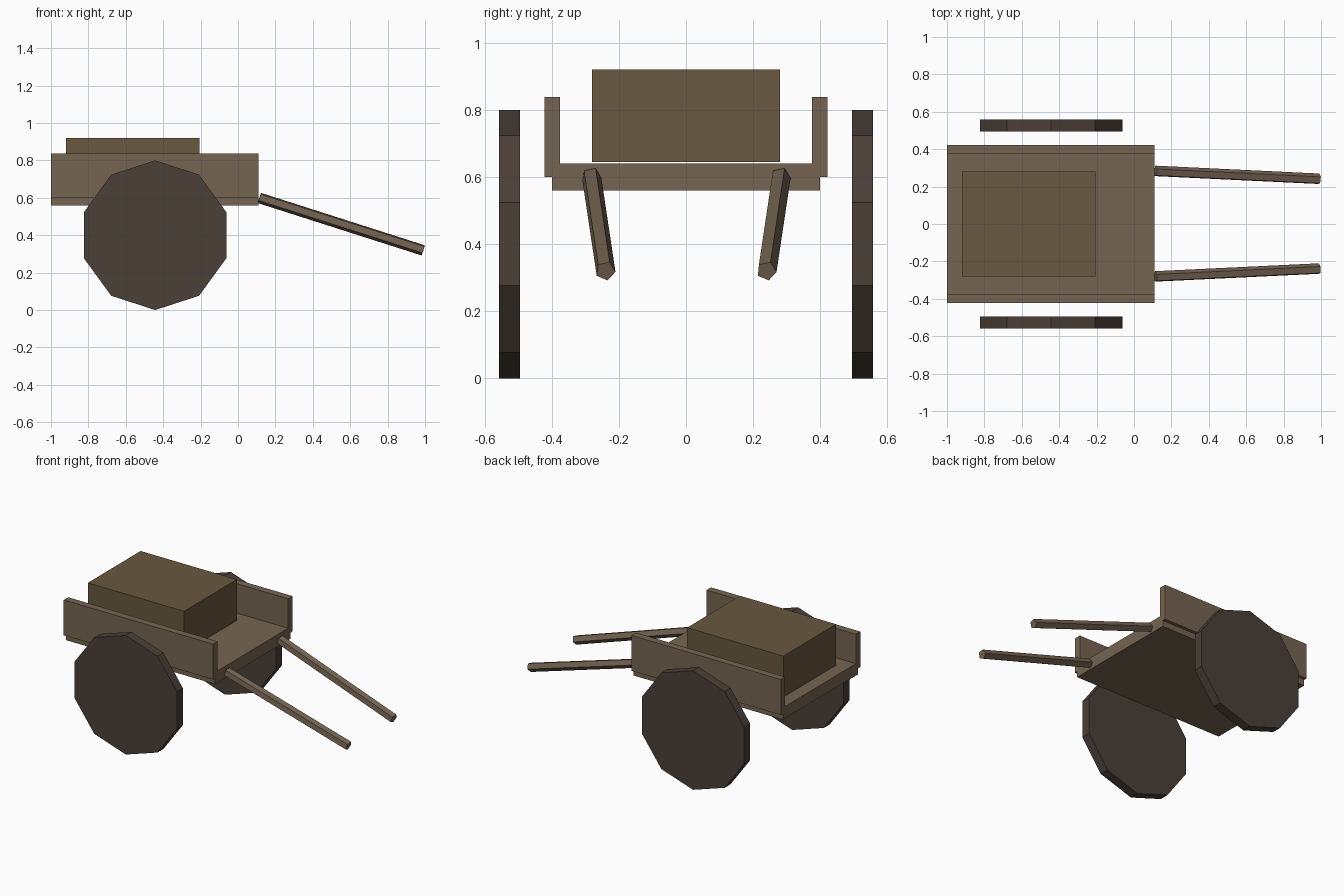
import bpy, bmesh
from math import radians
from mathutils import Matrix, Vector

if "Cube" in bpy.data.objects:
    bpy.data.objects.remove(bpy.data.objects["Cube"])


def material(name, rgb):
    m = bpy.data.materials.new(name)
    m.diffuse_color = (*rgb, 1)
    m.use_nodes = True
    m.node_tree.nodes["Principled BSDF"].inputs["Base Color"].default_value = m.diffuse_color
    return m


WOOD = material("wood", (0.18, 0.13, 0.085))
DARK = material("dark_wood", (0.07, 0.05, 0.038))
CRATE = material("crate_wood", (0.14, 0.098, 0.05))


def finish(name, bm, mat):
    bmesh.ops.recalc_face_normals(bm, faces=bm.faces)
    me = bpy.data.meshes.new(name)
    bm.to_mesh(me)
    bm.free()
    me.materials.append(mat)
    ob = bpy.data.objects.new(name, me)
    bpy.context.collection.objects.link(ob)
    return ob


def box(name, lo, hi, mat):
    lo, hi = Vector(lo), Vector(hi)
    bm = bmesh.new()
    bmesh.ops.create_cube(bm, size=1, matrix=Matrix.Translation((lo + hi) / 2)
                          @ Matrix.Diagonal((*(hi - lo), 1)))
    return finish(name, bm, mat)


def prism(name, start, end, radius, sides, mat, up=(0, 0, 1), twist=0):
    """Capped prism between two points, with a vertex along 'up' before twisting."""
    start, end = Vector(start), Vector(end)
    axis = (end - start).normalized()
    side = Vector(up).cross(axis).normalized()
    frame = Matrix((side, axis.cross(side), axis)).transposed().to_4x4()
    bm = bmesh.new()
    bmesh.ops.create_cone(bm, cap_ends=True, segments=sides, radius1=radius, radius2=radius,
                          depth=(end - start).length,
                          matrix=Matrix.Translation((start + end) / 2) @ frame
                          @ Matrix.Rotation(radians(twist), 4, 'Z'))
    return finish(name, bm, mat)


# Cart bed and load
box("bed", (-1, -0.40, 0.56), (0.11, 0.40, 0.64), WOOD)
box("cargo_crate", (-0.92, -0.28, 0.645), (-0.205, 0.28, 0.92), CRATE)

# Side boards, ten-sided wheels and five-sided pull shafts
for label, s in (("front", -1), ("back", 1)):
    y0, y1 = sorted((s * 0.375, s * 0.422))
    box(label + "_side_board", (-1, y0, 0.60), (0.11, y1, 0.838), WOOD)
    prism(label + "_wheel", (-0.443, s * 0.495, 0.40), (-0.443, s * 0.558, 0.40),
          0.40, 10, DARK)
    prism(label + "_shaft", (0.115, s * 0.282, 0.60), (0.99, s * 0.24, 0.32),
          0.03, 5, WOOD, twist=-24)
